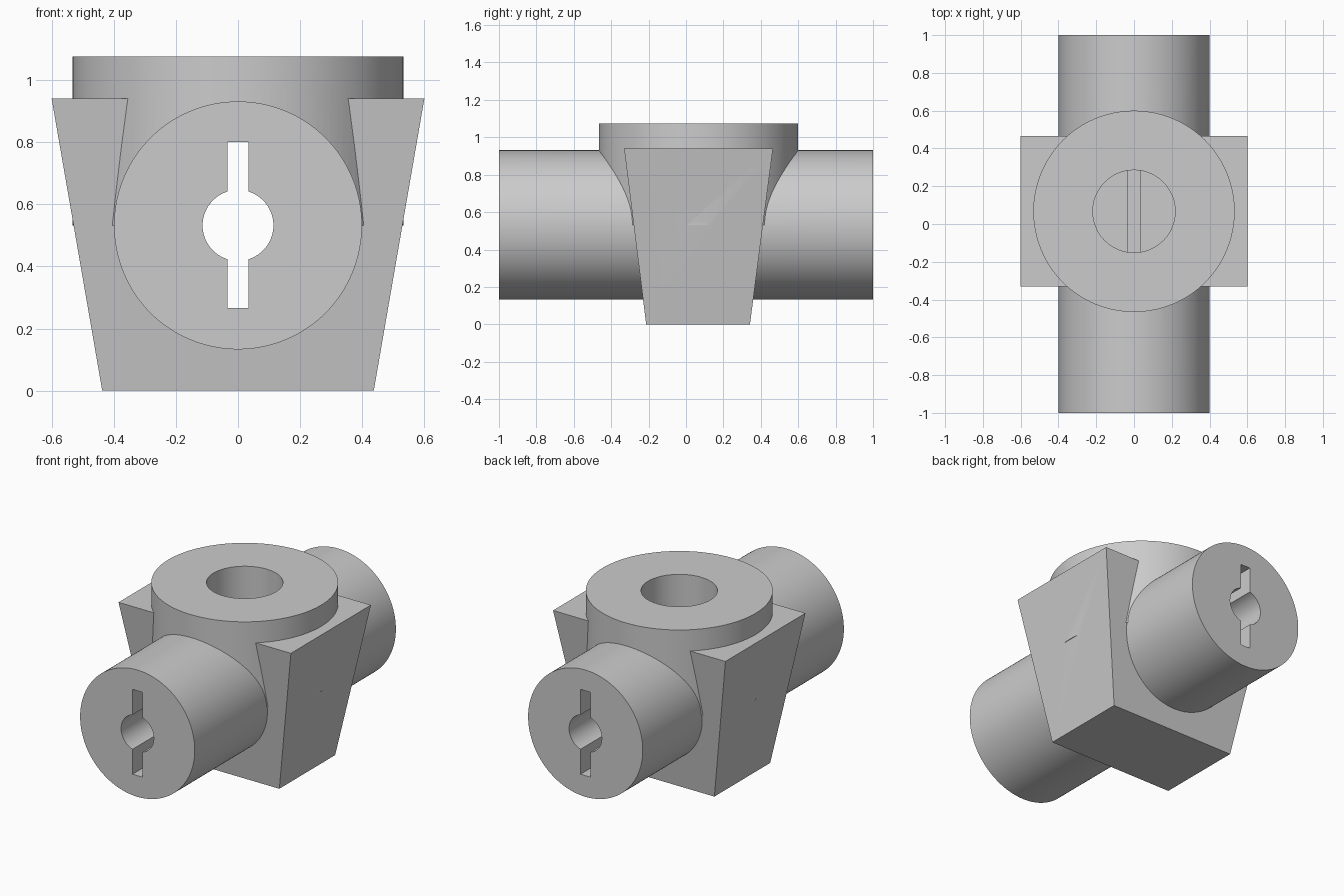
import bpy
import bmesh
from math import radians
from mathutils import Matrix

cube = bpy.data.objects.get("Cube")
if cube:
    bpy.data.objects.remove(cube, do_unlink=True)

gray = bpy.data.materials.new("light_gray")
gray.use_nodes = True
gray.diffuse_color = (0.6, 0.6, 0.6, 1)
gray.node_tree.nodes["Principled BSDF"].inputs["Base Color"].default_value = gray.diffuse_color

AXIS_Z = 0.532    # height of the horizontal tube axis
TOWER_Y = 0.067   # depth of the vertical collar axis


def finish(bm, name):
    bmesh.ops.recalc_face_normals(bm, faces=bm.faces)
    mesh = bpy.data.meshes.new(name)
    bm.to_mesh(mesh)
    bm.free()
    mesh.materials.append(gray)
    obj = bpy.data.objects.new(name, mesh)
    bpy.context.collection.objects.link(obj)
    return obj


def cylinder(name, radius, length, centre, along_y=False, sides=128):
    bm = bmesh.new()
    turn = Matrix.Rotation(radians(90 if along_y else 0), 4, "X")
    bmesh.ops.create_cone(bm, cap_ends=True, segments=sides, radius1=radius,
                          radius2=radius, depth=length,
                          matrix=Matrix.Translation(centre) @ turn)
    return finish(bm, name)


def tapered_block(name, bottom, top, z0, z1):
    """Block with rectangles (x half width, y front, y back) at its two ends."""
    bm = bmesh.new()
    bmesh.ops.create_cube(bm, size=2)
    for v in bm.verts:
        half, front, back = top if v.co.z > 0 else bottom
        v.co = (v.co.x * half, back if v.co.y > 0 else front, z1 if v.co.z > 0 else z0)
    return finish(bm, name)


def combine(target, tool, operation):
    mod = target.modifiers.new(tool.name, "BOOLEAN")
    mod.operation = operation
    mod.solver = "EXACT"
    mod.object = tool
    bpy.context.view_layer.objects.active = target
    bpy.ops.object.modifier_apply(modifier=mod.name)
    bpy.data.objects.remove(tool, do_unlink=True)


# Solid parts: tapered housing, crossing tube and upright collar
body = tapered_block("tube_housing", (0.437, -0.213, 0.342), (0.6, -0.331, 0.465), 0, 0.941)
tube = cylinder("cross_tube", 0.399, 2, (0, 0, AXIS_Z), along_y=True)
top = 1.075
collar = cylinder("upright_collar", 0.533, top - AXIS_Z, (0, TOWER_Y, (top + AXIS_Z) / 2))
combine(body, collar, "UNION")
combine(body, tube, "UNION")

# Keyhole bore through the whole tube
bore = cylinder("bore_cutter", 0.114, 2.4, (0, 0, AXIS_Z), along_y=True, sides=64)
slot_rect = (0.034, -1.2, 1.2)
slot = tapered_block("slot_cutter", slot_rect, slot_rect, 0.266, 0.8)
combine(body, bore, "DIFFERENCE")
combine(body, slot, "DIFFERENCE")

# Blind socket in the collar, opening onto the slot
floor, rim = 0.74, 1.2
socket = cylinder("socket_cutter", 0.218, rim - floor, (0, TOWER_Y, (rim + floor) / 2), sides=96)
combine(body, socket, "DIFFERENCE")

# Smooth round walls with crisp edges
bpy.ops.object.select_all(action="DESELECT")
body.select_set(True)
bpy.context.view_layer.objects.active = body
bpy.ops.object.shade_smooth_by_angle(angle=radians(20))
